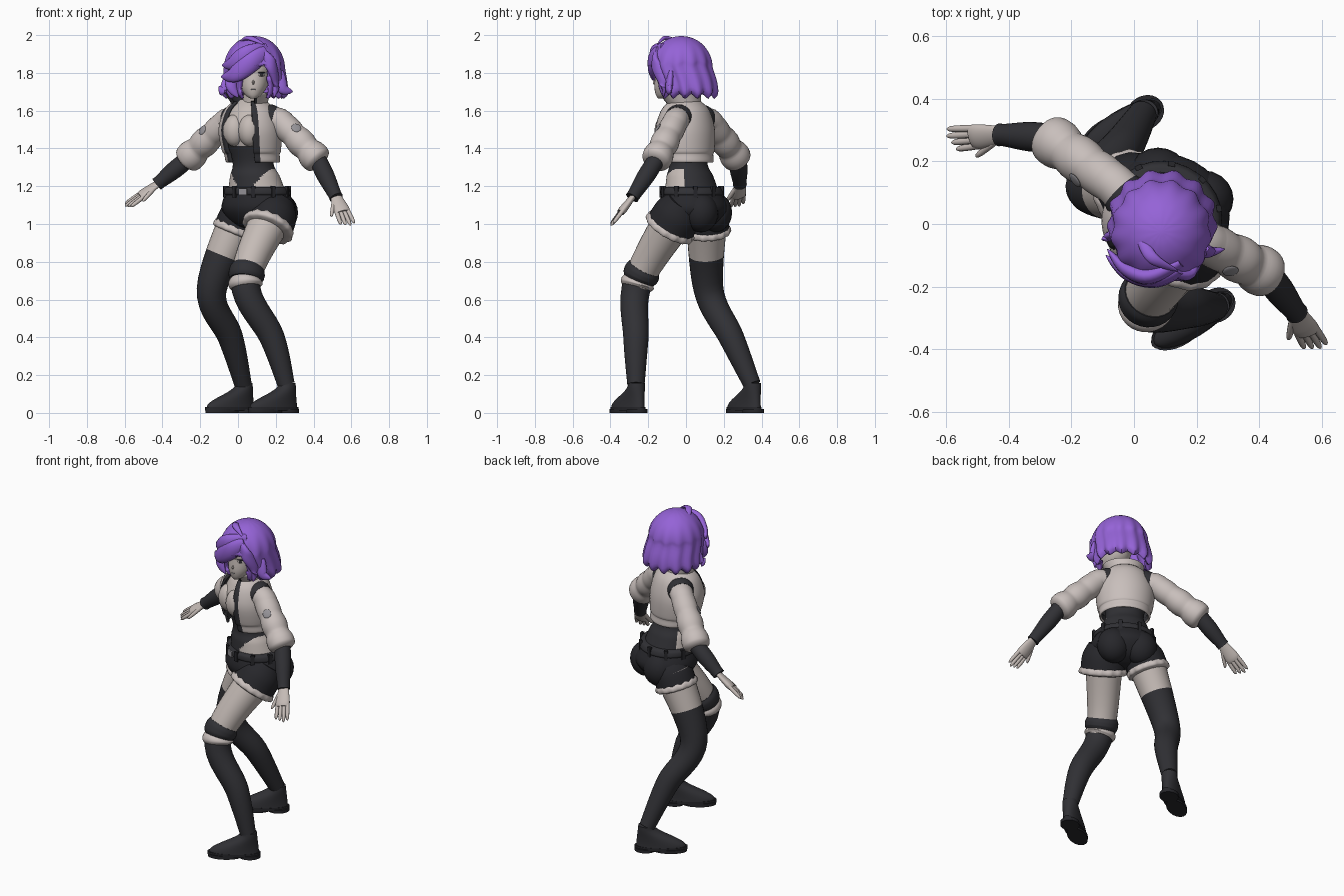
import bpy, bmesh, math
from math import sin, cos, pi
from mathutils import Vector, Matrix

if bpy.data.objects.get("Cube"):
    bpy.data.objects.remove(bpy.data.objects["Cube"])
made = []
UP = Vector((0, 0, 1))
BODY_YAW = math.radians(-27)          # the body is turned towards its right
FOOT_YAW = math.radians(-58)
TURN = Matrix.Rotation(BODY_YAW, 3, "Z")


def material(name, red, green, blue):
    mat = bpy.data.materials.new(name)
    mat.use_nodes = True
    mat.diffuse_color = (red, green, blue, 1)
    mat.node_tree.nodes["Principled BSDF"].inputs["Base Color"].default_value = mat.diffuse_color
    return mat


SKIN = material("pale skin", .56, .5, .47)
CLOTH = material("off white cloth", .58, .52, .5)
BLACK = material("charcoal fabric", .03, .03, .035)
DENIM = material("black denim", .02, .02, .024)
PURPLE = material("purple hair", .3, .125, .68)
GREY = material("grey patch", .3, .29, .31)


def finish(name, bm, mats):
    mesh = bpy.data.meshes.new(name)
    bm.to_mesh(mesh)
    bm.free()
    obj = bpy.data.objects.new(name, mesh)
    bpy.context.collection.objects.link(obj)
    for mat in mats:
        mesh.materials.append(mat)
    made.append(obj)
    return obj


def smooth_path(points, steps):
    """Catmull-Rom interpolation through rings or points."""
    out = []
    last = len(points) - 1
    for i in range(last):
        four = (points[max(i - 1, 0)], points[i], points[i + 1], points[min(i + 2, last)])
        for s in range(steps):
            t = s / steps
            out.append([q + t / 2 * (r - p + t * (2 * p - 5 * q + 4 * r - w + t * (3 * q - p - 3 * r + w)))
                        for p, q, r, w in zip(*four)])
    return out + [list(points[last])]


def loft(name, rings, mats, yaw=0, gap=0, across=None, wave=0, waves=1, sides=28, steps=4,
         edge=0, thickness=0, rule=None):
    """Skin rings (x, y, z, rx, ry), level or standing across their path.
    gap opens the front; the edge columns beside it get the second material.
    rule gives each face its material, or a negative number to remove it."""
    rows = smooth_path(rings, steps)
    centres = [Vector(row[:3]) for row in rows]
    bm = bmesh.new()
    grid = []
    columns = sides + 1 if gap else sides
    for i, (centre, row) in enumerate(zip(centres, rows)):
        u = Vector((cos(yaw), sin(yaw), 0))
        v = UP.cross(u)
        if across:
            along = (centres[min(i + 1, len(rows) - 1)] - centres[max(i - 1, 0)]).normalized()
            u = (across - along * along.dot(across)).normalized()
            v = along.cross(u)
        fade = 1 - i / len(rows)
        line = []
        for j in range(columns):
            a = gap + 2 * (pi - gap) * j / sides
            ripple = wave * fade * cos(waves * a)
            offset = (u * row[-2] * sin(a) - v * row[-1] * cos(a)) * (1 + ripple)
            line.append(bm.verts.new(centre + offset - UP * ripple * fade / 4))
        grid.append(line)
    for low, high in zip(grid, grid[1:]):
        for j in range(sides):
            k = (j + 1) % columns
            face = bm.faces.new((low[j], low[k], high[k], high[j]))
            face.material_index = int(j < edge or j >= sides - edge)
    if not gap:
        bm.faces.new(grid[0][::-1])
        bm.faces.new(grid[-1])
        bmesh.ops.recalc_face_normals(bm, faces=bm.faces)
    if rule:
        choice = {face: rule(face.calc_center_median()) for face in bm.faces}
        for face, index in choice.items():
            face.material_index = max(index, 0)
        bmesh.ops.delete(bm, geom=[f for f, index in choice.items() if index < 0], context="FACES")
    obj = finish(name, bm, mats)
    if thickness:
        shell = obj.modifiers.new("thickness", "SOLIDIFY")
        shell.thickness, shell.offset = thickness, -1
        shell.material_offset = len(mats) - 1
    return obj


def tube(name, points, radii, mats, across=Vector((.3, 1, .2)), flat=1, **options):
    rings = [(*p, r, r * flat) for p, r in zip(points, radii)]
    return loft(name, rings, mats, across=across, **options)


def spine(z):
    """Centre of the leaning body at a height."""
    lean = min(max((z - 1.1) / .35, 0), 1)
    return Vector((.11, .04, z)).lerp(Vector((.063, -.004, z)), lean)


def body(name, profile, mats, **options):
    rings = [(*spine(z), r, r * .9) for z, r in profile]
    return loft(name, rings, mats, yaw=BODY_YAW, **options)


def place(name, bm, at, size, mat, rotation):
    bm.transform(Matrix.Translation(at) @ rotation @ Matrix.Diagonal((*size, 1)))
    return finish(name, bm, [mat])


def ball(name, at, size, mat, normal=UP):
    bm = bmesh.new()
    bmesh.ops.create_uvsphere(bm, u_segments=20, v_segments=12, radius=1)
    return place(name, bm, at, size, mat, normal.to_track_quat("Z", "Y").to_matrix().to_4x4())


def box(name, at, size, mat, yaw):
    bm = bmesh.new()
    bmesh.ops.create_cube(bm, size=1)
    return place(name, bm, at, size, mat, Matrix.Rotation(yaw, 4, "Z"))


def cut_colour(obj, at, normal):
    """Slice the mesh and give the upper side the second material."""
    bm = bmesh.new()
    bm.from_mesh(obj.data)
    everything = bm.verts[:] + bm.edges[:] + bm.faces[:]
    bmesh.ops.bisect_plane(bm, geom=everything, plane_co=at, plane_no=normal)
    for face in bm.faces:
        face.material_index = int((face.calc_center_median() - at).dot(normal) > 0)
    bm.to_mesh(obj.data)
    bm.free()


# Legs with stockings, shorts legs, fluffy hems and shoes
def leg(side, hip, knee, calf, ankle, stocking_top, hem):
    hip, knee, ankle = Vector(hip), Vector(knee), Vector(ankle)
    joints = [ankle, calf, knee, hip]
    limb = tube(side + "_leg", joints, (.046, .067, .079, .112), [BLACK, SKIN], steps=8)
    cut_colour(limb, knee.lerp(hip, stocking_top), hip - knee)

    def thigh(*shares):
        return [hip.lerp(knee, share) for share in shares]
    tube(side + "_shorts_leg", thigh(-.15, 0, .19), (hem * .7, hem * .95, hem), [DENIM])
    tube(side + "_shorts_hem", thigh(.15, .19, .24, .26), (hem * .95, hem * 1.05, hem * 1.03, hem * .8),
         [CLOTH], wave=.035, waves=14, sides=56)

    forward = Vector((sin(FOOT_YAW), -cos(FOOT_YAW), 0))

    def level(shift, z, width, half):
        at = ankle + forward * shift
        return (at.x, at.y, z, width, half)
    upper = []
    for k in range(8):
        half = .045 + .05 * (1 + cos(pi * k / 7))
        upper.append(level(half - .065 + .002 * k, .025 + .019 * k, .054 - .0015 * k, half))
    loft(side + "_shoe", upper, [BLACK], FOOT_YAW)
    for part, shift, z, half in (("sole", .08, .012, .153), ("heel", -.01, 0, .063), ("forefoot", .13, 0, .1)):
        loft(side + "_" + part, [level(shift, z, .054, half), level(shift, z + .02, .054, half)],
             [DENIM], FOOT_YAW, steps=1)
    return smooth_path(joints, 24)


left_path = leg("left", (.19, -.04, 1.06), (.04, -.255, .69), (.18, -.265, .4), (.255, -.265, .15), .02, .132)
leg("right", (.02, .11, 1.05), (-.14, .12, .65), (-.04, .24, .4), (.027, .35, .15), .45, .118)
tube("garter_band", left_path[49:54], (.085, .094, .096, .095, .087), [BLACK])
tube("garter_trim", left_path[46:50], (.079, .09, .09, .082), [CLOTH])

# Shorts seat, belt with loops and buckle
body("shorts_seat", [(.97, .06), (1, .14), (1.08, .2), (1.16, .173), (1.19, .155)], [DENIM])
body("belt", [(1.15, .172), (1.16, .183), (1.185, .178), (1.195, .165)], [BLACK])
for sign in (-1, 1):
    ball("shorts_back", spine(1.06) + TURN @ Vector((sign * .08, .085, 0)), (.098, .092, .105), DENIM)
for k in range(10):
    turn = pi * (k + .5) / 5
    around = Vector((sin(turn), -.9 * cos(turn), 0)) * .178
    box("belt_loop", spine(1.17) + TURN @ around, (.022, .016, .06), DENIM, BODY_YAW + turn)
box("belt_buckle", spine(1.17) - TURN @ Vector((0, .163, 0)), (.045, .012, .035), GREY, BODY_YAW)


# Torso: dark bodysuit with bare hips and neckline
def suit(point):
    local = TURN.inverted() @ (point - spine(point.z))
    width = abs(local.x)
    hips = point.z < 1.3 and width > .04 + (point.z - 1.19) * .75 and local.y < .03
    chest = point.z > 1.42 and width < .035 + (point.z - 1.42) * .35 and local.y < 0
    return int(hips or chest or point.z > 1.6)


body("torso", [(1.15, .16), (1.25, .135), (1.33, .11), (1.5, .14), (1.6, .11), (1.66, .05)],
     [BLACK, SKIN], sides=72, steps=12, rule=suit)
for sign in (-1, 1):
    ball("bust", spine(1.495) + TURN @ Vector((sign * .045, -.09, 0)), (.062, .062, .085), SKIN)
tube("neck", [spine(1.58), (.083, -.05, 1.74)], (.05, .042), [SKIN])

# Cropped open jacket with dark front edging and lining, and a wide stand collar
body("jacket", [(1.325, .14), (1.335, .148), (1.37, .15), (1.39, .16), (1.5, .17), (1.6, .14), (1.65, .09)],
     [CLOTH, BLACK], gap=.5, sides=48, edge=2, thickness=.012)
lean = Vector((-.012, -.03, 0))
loft("collar", [(*(spine(1.62 + .035 * k) + lean * k / 2), .09 + .015 * k, .085 + .013 * k) for k in range(3)],
     [CLOTH, BLACK], BODY_YAW, gap=.75, sides=40, edge=1, thickness=.012)


# Arms: jacket yoke, dark armhole, rolled sleeve with patch, dark glove, hand with five digits
def arm(side, sign, shoulder, elbow, wrist, tip):
    shoulder, elbow, wrist, tip = map(Vector, (shoulder, elbow, wrist, tip))

    def yoke(*shares):
        return [spine(1.575).lerp(shoulder, share) for share in shares]
    tube(side + "_yoke", yoke(.2, .45, .58), (.07, .078, .077), [CLOTH])
    tube(side + "_armhole", yoke(.5, .65, .85), (.07, .078, .07), [BLACK])
    shares = [k / 14 for k in range(15)]
    radii = [.067 + .016 * t * abs(sin(2.85 * pi * t)) for t in shares]
    tube(side + "_sleeve", yoke(.74) + [shoulder.lerp(elbow, t) for t in shares + [1.05]],
         [.069] + radii + [.048], [CLOTH], steps=2)
    tube(side + "_glove", [elbow.lerp(wrist, t) for t in (-.1, .4, .9, 1)], (.045, .047, .036, .037), [BLACK])
    along = (elbow - shoulder).normalized()
    outward = Vector((0, -1, 1))
    outward = (outward - along * along.dot(outward)).normalized()
    ball(side + "_patch", shoulder.lerp(elbow, .36) + outward * .071, (.026, .026, .006), GREY, outward)

    reach = tip - wrist
    spread = reach.cross(UP).normalized() * sign + UP * .5
    spread = (spread - reach * reach.dot(spread) / reach.dot(reach)).normalized()
    tube(side + "_palm", [wrist + reach * t for t in (-.08, .15, .42, .53)], (.028, .036, .043, .038),
         [SKIN], across=spread, flat=.5)
    digits = [(.45, k * .02, 1 - .05 * abs(k - .5), k * .024) for k in (-1.5, -.5, .5, 1.5)]
    for start, aside, end, out in digits + [(.12, -.022, .58, -.068)]:
        root, point = wrist + reach * start + spread * aside, wrist + reach * end + spread * out
        tube(side + "_digit", [root.lerp(point, t) for t in (0, .6, .9, 1)], (.012, .011, .008, .002),
             [SKIN], across=spread, sides=10, steps=2)


arm("left", -1, (.225, -.055, 1.545), (.425, -.16, 1.335), (.52, -.285, 1.14), (.585, -.4, .99))
arm("right", 1, (-.06, .125, 1.545), (-.27, .275, 1.34), (-.43, .285, 1.21), (-.595, .27, 1.09))

# Head and face
ball("skull", (.086, -.05, 1.82), (.09, .108, .1), SKIN)
loft("jaw", [(.08, -.13, 1.665, .016, .018), (.081, -.108, 1.685, .045, .052), (.083, -.078, 1.73, .073, .09),
    (.086, -.055, 1.8, .088, .106)], [SKIN])
ball("nose", (.081, -.165, 1.75), (.006, .011, .012), SKIN)
ball("mouth", (.081, -.164, 1.712), (.014, .004, .003), GREY)
for sign in (-1, 1):
    eye = Vector((.085 + sign * .04, -.152, 1.79))
    facing = Vector((sign * .35, -1, 0))
    ball("eye_white", eye, (.018, .01, .004), CLOTH, facing)
    ball("eye_iris", eye + facing * .003, (.01, .009, .004), BLACK, facing)
    ball("eye_lash", eye + UP * .011, (.021, .004, .005), BLACK, facing)


# Bobbed hair: one wavy shell opened around the face, swept fringe and flicked locks
def face_opening(point):
    x, y = point.x - .088, point.y + .015
    underside = point.z < 1.8 and math.hypot(x, y) < .1
    front = point.z < 1.84 and abs(x) < -.6 * y
    return -int(underside or front)


dome = [(.087, -.025, 1.83 + .165 * sin(a), .158 * cos(a), .166 * cos(a))
        for a in (pi / 2 * k / 8.2 for k in range(9))]
loft("hair", [(.09, .012, 1.675, .145, .135), (.09, .012, 1.7, .17, .156), (.09, 0, 1.76, .166, .163)] + dome,
     [PURPLE], wave=.05, waves=13, sides=78, steps=3, thickness=.025, rule=face_opening)


def lock(name, width, *points, across=Vector((1, .2, .1)), flat=.6):
    path = smooth_path(points, 4)
    radii = [.002 + width * sin(pi * (.2 + .8 * k / (len(path) - 1))) for k in range(len(path))]
    tube("hair_" + name, path, radii, [PURPLE], across=across, flat=flat, sides=14, steps=2)


lock("fringe_sweep", .054, (.15, -.14, 1.91), (.07, -.17, 1.86), (-.02, -.155, 1.79), (-.09, -.1, 1.78), across=UP)
lock("fringe_upper", .045, (.15, -.12, 1.93), (.05, -.165, 1.9), (-.03, -.14, 1.85), (-.085, -.08, 1.84), across=UP)
lock("fringe_left", .033, (.12, -.15, 1.91), (.17, -.16, 1.85), (.2, -.12, 1.75), (.19, -.12, 1.67), across=UP)
lock("side_left", .03, (.22, -.08, 1.81), (.235, -.09, 1.72), (.29, -.08, 1.7))
lock("side_right", .03, (-.035, -.1, 1.81), (-.035, -.12, 1.73), (0, -.125, 1.67))
lock("flick_right", .025, (-.06, -.03, 1.77), (-.075, -.04, 1.7), (-.1, -.05, 1.73))
lock("crown", .018, (.02, -.04, 1.96), (.06, -.11, 1.985), (.14, -.15, 1.95))

# Soft shading with crisp edges kept
bpy.ops.object.select_all(action="DESELECT")
for obj in made:
    obj.select_set(True)
bpy.context.view_layer.objects.active = made[0]
bpy.ops.object.shade_smooth_by_angle(angle=pi / 4)
